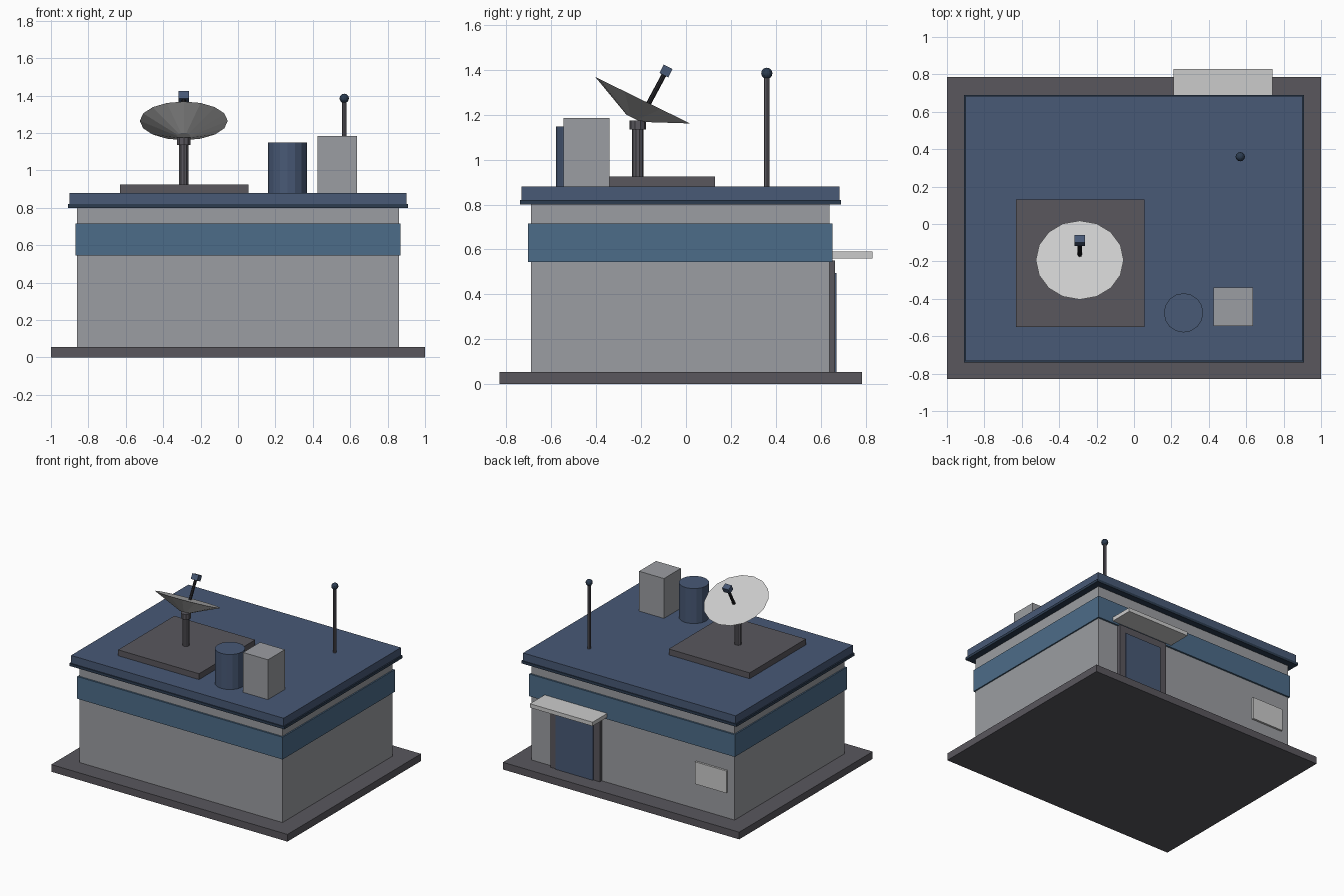
import bpy
from mathutils import Vector

if "Cube" in bpy.data.objects:
    bpy.data.objects.remove(bpy.data.objects["Cube"])


def material(name, rgb):
    m = bpy.data.materials.new(name)
    m.diffuse_color = (*rgb, 1)
    m.use_nodes = True
    m.node_tree.nodes["Principled BSDF"].inputs["Base Color"].default_value = m.diffuse_color
    return m


STONE = material("dark_stone", (0.10, 0.095, 0.11))
NAVY = material("roof_navy", (0.065, 0.10, 0.18))
TRIM = material("trim_navy", (0.025, 0.045, 0.08))
BLUE = material("band_blue", (0.073, 0.15, 0.25))
WALL = material("wall_grey", (0.33, 0.34, 0.36))
PALE = material("pale_grey", (0.60, 0.61, 0.63))
WHITE = material("dish_white", (0.75, 0.75, 0.78))
BLACK = material("dark_metal", (0.02, 0.02, 0.025))


def finish(name, mat):
    o = bpy.context.object
    o.name = name
    o.data.materials.append(mat)
    return o


def box(name, x, y, z, mat):
    """Box from (min, max) ranges."""
    r = (x, y, z)
    bpy.ops.mesh.primitive_cube_add(size=1, location=[(a + b) / 2 for a, b in r])
    o = finish(name, mat)
    o.scale = [b - a for a, b in r]
    return o


def rod(name, p, q, r1, mat, sides=10, r2=None):
    """Cylinder or truncated cone from p to q."""
    p, q = Vector(p), Vector(q)
    d = q - p
    bpy.ops.mesh.primitive_cone_add(
        vertices=sides, radius1=r1, radius2=r1 if r2 is None else r2, depth=d.length,
        location=(p + q) / 2, rotation=d.to_track_quat('Z', 'Y').to_euler())
    return finish(name, mat)


# Building shell
box("base_slab", (-1, 1), (-0.83, 0.785), (0, 0.055), STONE)
box("walls", (-0.86, 0.86), (-0.69, 0.64), (0.055, 0.81), WALL)
box("wall_band", (-0.87, 0.87), (-0.703, 0.653), (0.545, 0.715), BLUE)
box("roof_trim", (-0.91, 0.91), (-0.74, 0.69), (0.80, 0.82), TRIM)
box("roof_slab", (-0.90, 0.90), (-0.733, 0.684), (0.82, 0.88), NAVY)

# Back entrance and wall panel
box("door_frame", (0.265, 0.685), (0.63, 0.663), (0.055, 0.55), STONE)
box("door", (0.32, 0.635), (0.64, 0.67), (0.055, 0.495), NAVY)
box("door_canopy", (0.21, 0.74), (0.64, 0.83), (0.56, 0.59), PALE)
box("wall_panel", (-0.80, -0.535), (0.63, 0.655), (0.25, 0.42), PALE)

# Roof equipment
box("dish_platform", (-0.63, 0.055), (-0.55, 0.13), (0.88, 0.925), STONE)
rod("roof_tank", (0.265, -0.475, 0.88), (0.265, -0.475, 1.148), 0.105, NAVY, 16)
box("roof_unit", (0.425, 0.635), (-0.545, -0.34), (0.88, 1.185), WALL)
rod("antenna_mast", (0.568, 0.36, 0.88), (0.568, 0.36, 1.385), 0.013, STONE, 8)
bpy.ops.mesh.primitive_uv_sphere_add(segments=12, ring_count=8, radius=0.025,
                                     location=(0.568, 0.36, 1.385))
finish("antenna_ball", TRIM)

# Tilted dish on its post
X = -0.29
axis = Vector((0, 0.44, 0.898)).normalized()
rim = Vector((X, -0.193, 1.265))
rod("dish_post", (X, -0.215, 0.925), (X, -0.215, 1.15), 0.026, STONE)
rod("dish_collar", (X, -0.215, 1.135), (X, -0.215, 1.175), 0.037, STONE)
rod("dish", rim - axis * 0.09, rim, 0.036, WHITE, 16, 0.235)

# Feed arm and receiver
feed = Vector((X, -0.089, 1.395))
rod("feed_arm", (X, -0.175, 1.235), feed, 0.011, BLACK, 8)
receiver = box("feed_receiver", (X - 0.027, X + 0.027), (-0.111, -0.067), (1.374, 1.416), NAVY)
receiver.rotation_euler = Vector((0, 0, 1)).rotation_difference(axis).to_euler()
